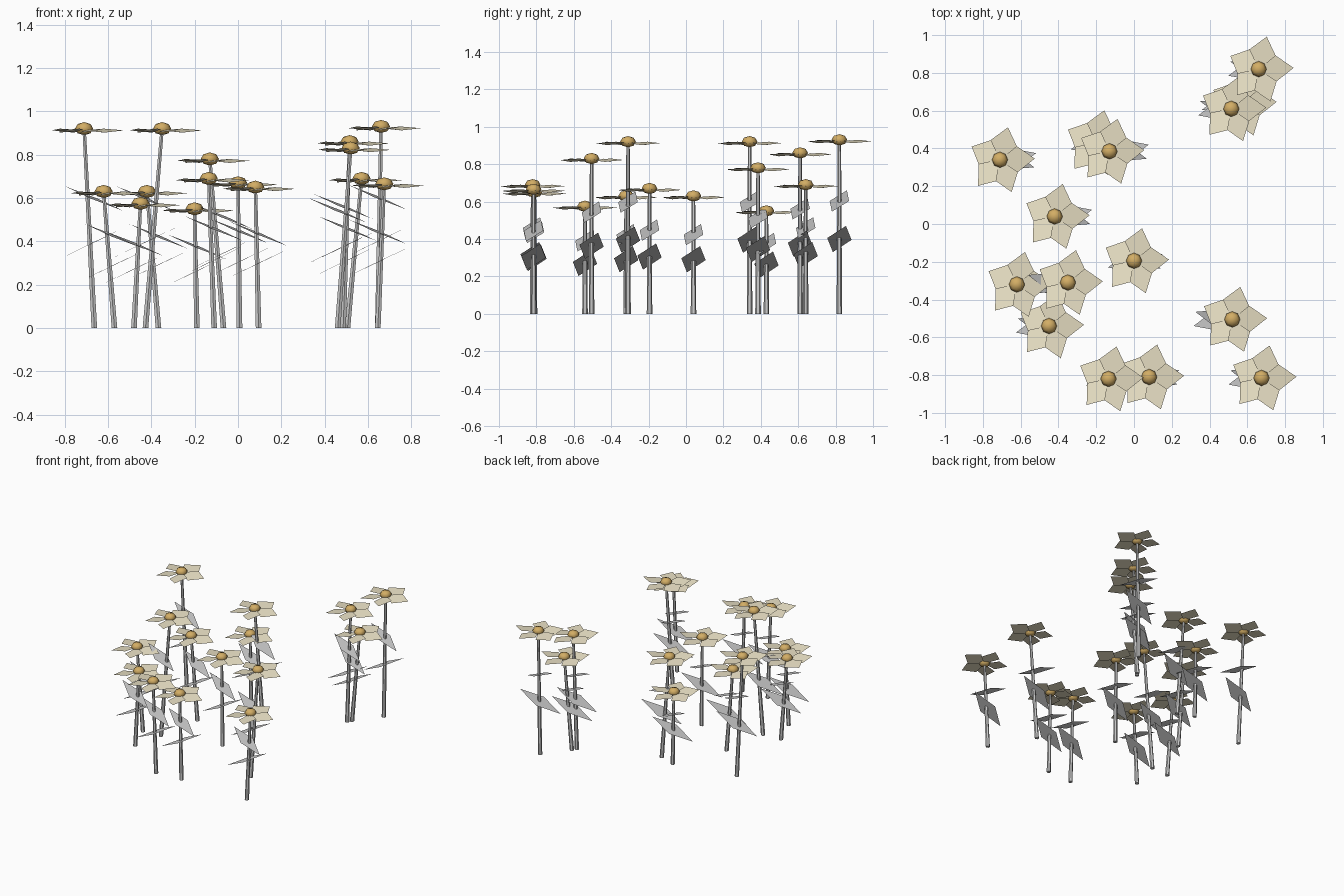
import bpy, bmesh, math
from mathutils import Vector, Matrix

if "Cube" in bpy.data.objects:
    bpy.data.objects.remove(bpy.data.objects["Cube"])

# head x, y, z and the x of the stem foot (stems lean sideways only)
FLOWERS = [
    (0.66, 0.82, 0.93, 0.645), (0.515, 0.61, 0.86, 0.485), (0.57, 0.64, 0.69, 0.505),
    (-0.20, 0.43, 0.55, -0.19), (-0.13, 0.385, 0.78, -0.067), (-0.71, 0.34, 0.92, -0.663),
    (-0.42, 0.04, 0.63, -0.367), (0.0, -0.195, 0.67, 0.007), (-0.62, -0.32, 0.63, -0.57),
    (-0.35, -0.31, 0.92, -0.427), (-0.45, -0.54, 0.575, -0.48), (0.52, -0.505, 0.83, 0.46),
    (-0.135, -0.82, 0.69, -0.11), (0.08, -0.81, 0.65, 0.095), (0.675, -0.815, 0.665, 0.645),
]
# petal direction in degrees and length
PETALS = [(2, 0.185), (76, 0.177), (155, 0.165), (230, 0.18), (290, 0.182)]


def material(name, rgb):
    m = bpy.data.materials.new(name)
    m.diffuse_color = (*rgb, 1)
    m.use_nodes = True
    m.node_tree.nodes["Principled BSDF"].inputs["Base Color"].default_value = m.diffuse_color
    return m


def finish(bm, name, mat=None):
    me = bpy.data.meshes.new(name)
    bm.to_mesh(me)
    bm.free()
    ob = bpy.data.objects.new(name, me)
    bpy.context.collection.objects.link(ob)
    if mat:
        me.materials.append(mat)
    return ob


def rhombus(bm, centre, tip, side):
    c, t, s = Vector(centre), Vector(tip), Vector(side)
    vs = [bm.verts.new(p) for p in (c + t, c + s, c - t, c - s)]
    f = bm.faces.new(vs)
    f.normal_update()
    if f.normal.z < 0:
        f.normal_flip()


stems, leaves, petals, hearts = (bmesh.new() for _ in range(4))
for x, y, h, foot in FLOWERS:
    # tapered, sheared stem
    st = bmesh.ops.create_cone(stems, cap_ends=True, segments=6, radius1=0.015,
                               radius2=0.009, depth=h)["verts"]
    for v in st:
        v.co.z += h / 2
        v.co.x += foot + (x - foot) * v.co.z / h
        v.co.y += y
    # two crossing leaves
    rhombus(leaves, (foot, y, 0.36 * h + 0.065), (0.145, 0.035, 0.07), (-0.013, 0.065, -0.005))
    rhombus(leaves, (foot, y, 0.60 * h + 0.045), (-0.135, 0.04, 0.057), (0.0155, 0.052, 0))
    # five slightly rolled petals
    for i, (a, r) in enumerate(PETALS):
        prev, nxt = PETALS[i - 1][0], PETALS[(i + 1) % 5][0]
        lo = a - ((a - prev) % 360) / 2
        hi = a + ((nxt - a) % 360) / 2
        pts = [(0, 0, 0)] + [(q, math.radians(b), dz) for q, b, dz in
                             ((0.115, lo, -0.01), (r, a, 0), (0.115, hi, 0.008))]
        petals.faces.new([petals.verts.new((x + q * math.cos(b), y + q * math.sin(b),
                                            h - 0.008 + dz)) for q, b, dz in pts])
    # flattened flower centre
    bmesh.ops.create_uvsphere(hearts, u_segments=8, v_segments=4, radius=0.042,
                              matrix=Matrix.Translation((x, y, h)) @ Matrix.Diagonal((1, 1, 0.72, 1)))

finish(stems, "stems")
finish(leaves, "leaves")
finish(petals, "petals", material("cream", (0.85, 0.78, 0.58)))
heart = finish(hearts, "flower_centres", material("gold", (0.65, 0.42, 0.13)))
for p in heart.data.polygons:
    p.use_smooth = True
